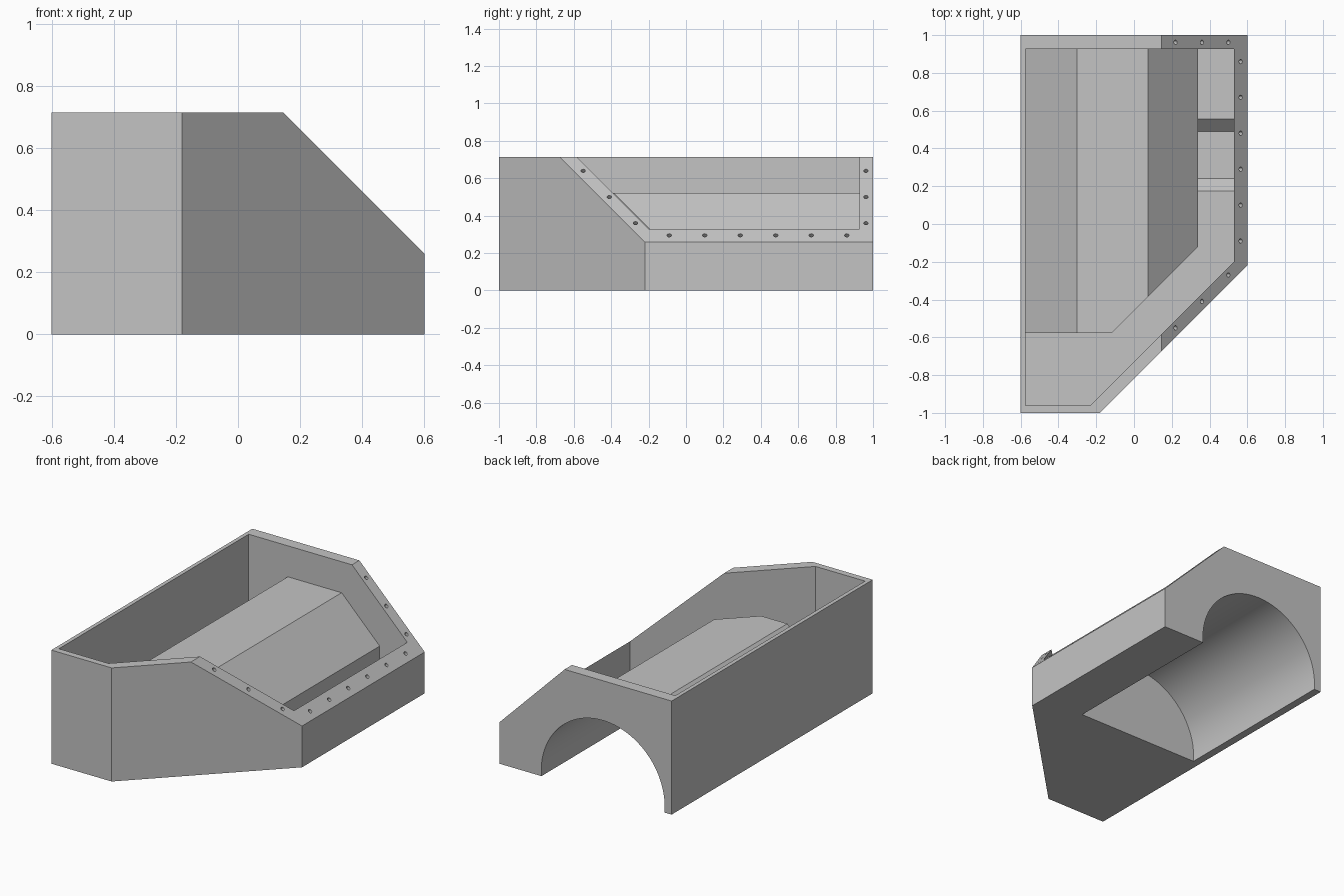
import bpy, bmesh, math
from mathutils import Vector

if "Cube" in bpy.data.objects:
    bpy.data.objects.remove(bpy.data.objects["Cube"])

grey = bpy.data.materials.new("light_grey")
grey.diffuse_color = (0.55, 0.55, 0.55, 1)
grey.use_nodes = True
grey.node_tree.nodes["Principled BSDF"].inputs["Base Color"].default_value = grey.diffuse_color


def prism(name, points, place, low, high):
    """Extrude a 2D outline between two levels; place maps (u, v, level) to 3D."""
    bm = bmesh.new()
    a = [bm.verts.new(place(u, v, low)) for u, v in points]
    b = [bm.verts.new(place(u, v, high)) for u, v in points]
    bm.faces.new(a)
    bm.faces.new(b)
    for i in range(len(a)):
        j = (i + 1) % len(a)
        bm.faces.new((a[i], a[j], b[j], b[i]))
    return finish(name, bm)


def finish(name, bm):
    bmesh.ops.recalc_face_normals(bm, faces=bm.faces[:])
    mesh = bpy.data.meshes.new(name)
    bm.to_mesh(mesh)
    bm.free()
    mesh.materials.append(grey)
    obj = bpy.data.objects.new(name, mesh)
    bpy.context.collection.objects.link(obj)
    return obj


def plan(u, v, z):
    return (u, v, z)


def along_y(u, v, y):
    return (u, y, v)


def along_x(u, v, x):
    return (x, u, v)


def combine(tool, operation):
    """Apply a boolean to the housing and discard the tool."""
    mod = housing.modifiers.new("cut", 'BOOLEAN')
    mod.object = tool
    mod.operation = operation
    mod.solver = 'EXACT'
    bpy.context.view_layer.objects.active = housing
    bpy.ops.object.modifier_apply(modifier=mod.name)
    bpy.data.objects.remove(tool)


# Outer shell with one chamfered corner
housing = prism("housing", [(-.6, -1), (-.18, -1), (.6, -.22), (.6, 1), (-.6, 1)],
                plan, 0, .715)

# Open cavity
combine(prism("cavity", [(-.575, -.96), (-.23, -.96), (.53, -.2), (.53, .927), (-.575, .927)],
              plan, .09, .9), 'DIFFERENCE')

# Faceted hump over the arch, trimmed parallel to the chamfer
hump = prism("hump", [(-.59, .05), (-.59, .23), (-.302, .52), (.073, .52), (.338, .255), (.338, .05)],
             along_y, -.577, .95)
bm = bmesh.new()
bm.from_mesh(hump.data)
cut = bmesh.ops.bisect_plane(bm, geom=bm.verts[:] + bm.edges[:] + bm.faces[:],
                             plane_co=(.338, -.12, 0), plane_no=(1, -1, 0), clear_outer=True)
bmesh.ops.holes_fill(bm, edges=[e for e in bm.edges if e.is_boundary])
bmesh.ops.recalc_face_normals(bm, faces=bm.faces[:])
bm.to_mesh(hump.data)
bm.free()
combine(hump, 'UNION')

# Sloped rim on the right side
combine(prism("rim_slope", [(.05, .81), (.7, .16), (.7, .81)], along_y, -1.2, 1.2), 'DIFFERENCE')

# Round arch, open at the back and below
bore = [(-.122 + .43 * math.cos(t * math.tau / 96), .035 + .43 * math.sin(t * math.tau / 96))
        for t in range(96)]
combine(prism("arch", bore, along_y, -.11, 1.2), 'DIFFERENCE')

# Shallow channel with sloped ends in the side floor
combine(prism("channel", [(.165, .1), (.24, .025), (.49, .025), (.565, .1)],
              along_x, .338, .53), 'DIFFERENCE')

# Screw holes square to the sloped rim
normal = Vector((1, 0, 1)).normalized()
spots = [(.565, -.09 + .19 * i) for i in range(6)]
for x in (.22, .36, .5):
    spots += [(x, .962), (x, x - .77)]
bm = bmesh.new()
for x, y in spots:
    made = bmesh.ops.create_cone(bm, cap_ends=True, segments=16, radius1=.012, radius2=.012, depth=.06)
    bmesh.ops.rotate(bm, verts=made["verts"], cent=(0, 0, 0),
                     matrix=normal.to_track_quat('Z', 'Y').to_matrix())
    bmesh.ops.translate(bm, verts=made["verts"], vec=(x, y, .86 - x))
combine(finish("screw_holes", bm), 'DIFFERENCE')

# Smooth the arch, keep the edges crisp
housing.select_set(True)
bpy.context.view_layer.objects.active = housing
bpy.ops.object.shade_smooth_by_angle(angle=math.radians(25))
